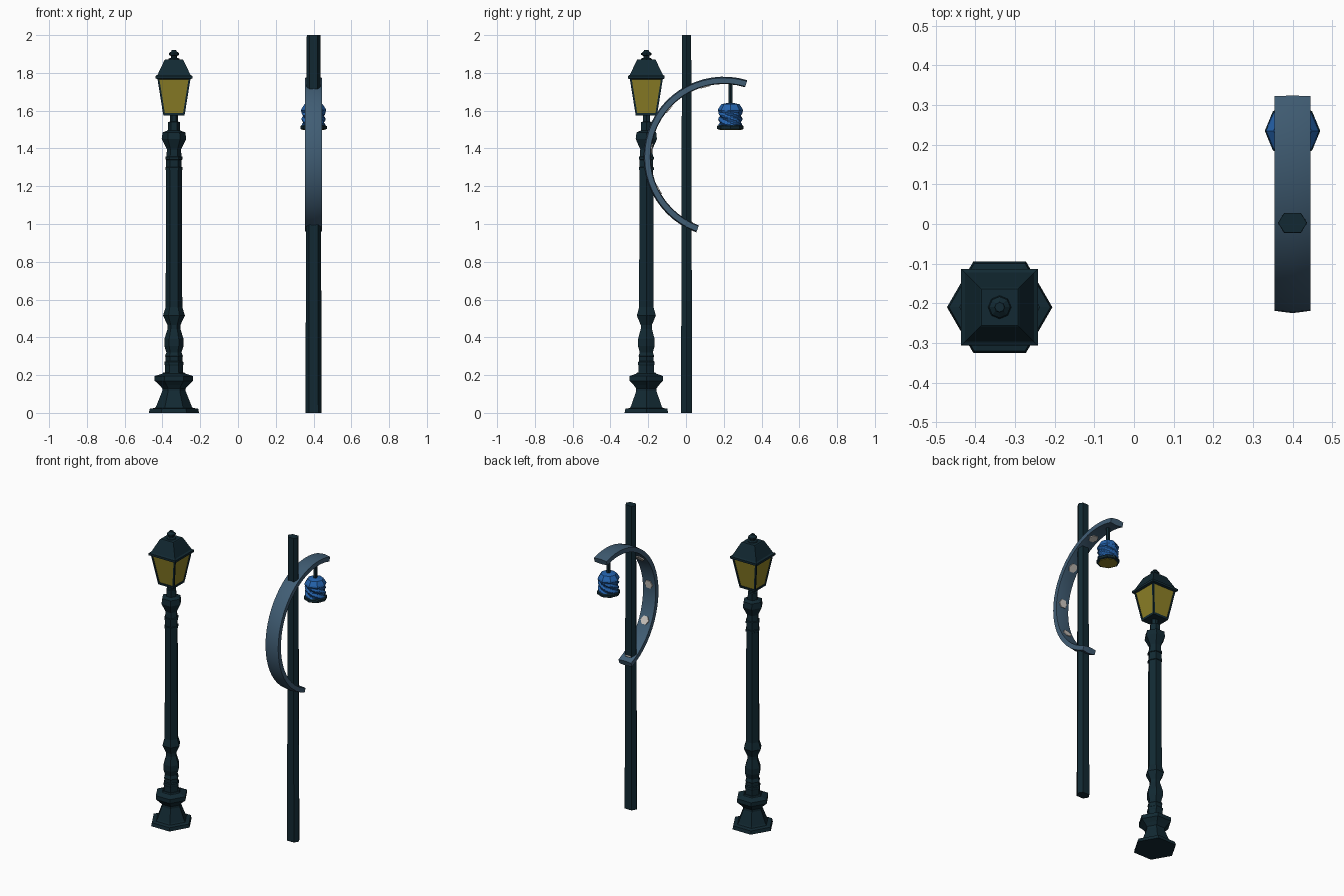
import bpy, bmesh, math
from math import sin, cos, pi, radians

if "Cube" in bpy.data.objects:
    bpy.data.objects.remove(bpy.data.objects["Cube"])


def mat(name, rgb):
    m = bpy.data.materials.new(name)
    m.diffuse_color = (*rgb, 1)
    m.use_nodes = True
    m.node_tree.nodes["Principled BSDF"].inputs["Base Color"].default_value = m.diffuse_color
    return m


DARK = mat("dark_teal_iron", (0.006, 0.022, 0.032))
STEEL = mat("steel_blue", (0.052, 0.11, 0.175))
BLUE = mat("lantern_blue", (0.018, 0.125, 0.42))
GLASS = mat("amber_glass", (0.27, 0.22, 0.02))
PALE = mat("pale_light", (0.62, 0.58, 0.54))


def skin(name, rings, material, closed=False):
    """Join rings of points with quads and cap the ends."""
    bm = bmesh.new()
    vs = [[bm.verts.new(p) for p in ring] for ring in rings]
    n = len(vs[0])
    for a, b in zip(vs, vs[1:]):
        for i in range(n):
            j = (i + 1) % n
            bm.faces.new((a[i], a[j], b[j], b[i]))
    bm.faces.new(vs[0][::-1])
    bm.faces.new(vs[-1])
    bmesh.ops.recalc_face_normals(bm, faces=bm.faces)
    me = bpy.data.meshes.new(name)
    bm.to_mesh(me)
    bm.free()
    me.materials.append(material)
    ob = bpy.data.objects.new(name, me)
    bpy.context.collection.objects.link(ob)
    return ob


def lathe(name, profile, centre, material, sides=6, turn=0.0):
    """Turned part from (radius, height) pairs."""
    cx, cy = centre
    return skin(name, [[(cx + r * cos(turn + 2 * pi * i / sides),
                         cy + r * sin(turn + 2 * pi * i / sides), z)
                        for i in range(sides)] for r, z in profile], material)


def square(name, profile, centre, material):
    """Square part from (half width, height) pairs."""
    return lathe(name, [(h * math.sqrt(2), z) for h, z in profile],
                 centre, material, 4, pi / 4)


# ---------- Classic street lamp ----------
A = (-0.339, -0.21)
lathe("classic_base", [(.133, 0), (.128, .022), (.1, .026), (.094, .035), (.062, .115),
                       (.062, .13), (.078, .148), (.102, .17), (.102, .195),
                       (.06, .208), (.055, .215)], A, DARK)
lathe("classic_column", [(.047, .205), (.047, .25), (.05, .255), (.05, .27), (.044, .275),
                         (.044, .295), (.048, .3), (.04, .32), (.051, .355), (.051, .39),
                         (.034, .445), (.034, .465), (.058, .515), (.044, .56),
                         (.042, 1.285), (.046, 1.287), (.046, 1.3), (.041, 1.302),
                         (.041, 1.34), (.046, 1.342), (.046, 1.355), (.04, 1.358),
                         (.037, 1.395), (.065, 1.45), (.06, 1.485), (.033, 1.495),
                         (.032, 1.54), (.021, 1.542), (.021, 1.58)], A, DARK)

# Glass box with iron frame
Z0, Z1, H0, H1 = 1.585, 1.772, .053, .083
square("lantern_floor", [(.056, 1.574), (.058, 1.588)], A, DARK)
square("lantern_glass", [(H0, Z0), (H1, Z1)], A, GLASS)
for sx in (-1, 1):
    for sy in (-1, 1):
        t = .005
        skin("lantern_corner_bar",
             [[(A[0] + sx * h + dx, A[1] + sy * h + dy, z)
               for dx, dy in ((-t, -t), (t, -t), (t, t), (-t, t))]
              for h, z in ((H0, Z0), (H1, Z1))], DARK)
square("lantern_roof", [(.084, 1.766), (.097, 1.77), (.097, 1.784), (.087, 1.79),
                        (.05, 1.868), (.046, 1.872)], A, DARK)
lathe("roof_finial", [(.03, 1.87), (.028, 1.876), (.016, 1.88), (.016, 1.89), (.027, 1.895),
                      (.027, 1.904), (.014, 1.914), (.012, 1.92)], A, DARK, 8)

# ---------- Curved-arm lamp ----------
PX = 0.4
hexagon = [(1, 0), (.58, .68), (-.58, .68), (-1, 0), (-.58, -.68), (.58, -.68)]
skin("straight_post", [[(PX + r * x, .003 + r * y, z) for x, y in hexagon]
                       for r, z in ((.043, 0), (.036, 2))], DARK)

# Arched band, a slightly crowned strip swept round a circle
CY, CZ = .2, 1.355
section = [(-.046, .39), (-.046, .419), (0, .425), (.046, .419), (.046, .39), (0, .386)]
arch = skin("arched_arm", [[(PX + x, CY + r * cos(a), CZ + r * sin(a)) for x, r in section]
                           for a in (radians(73 + 177 * k / 28) for k in range(29))], STEEL)
bpy.context.view_layer.objects.active = arch
arch.select_set(True)
bpy.ops.object.shade_smooth_by_angle(angle=radians(25))

# Pale lights on the inside of the arch
for k in range(5):
    a = radians(105 + 34 * k)
    rings = []
    for r in (.389, .381):
        ring = []
        for i in range(6):
            u, v = .029 * cos(i * pi / 3), .029 * sin(i * pi / 3)
            ring.append((PX + u, CY + r * cos(a) - v * sin(a), CZ + r * sin(a) + v * cos(a)))
        rings.append(ring)
    skin("arch_light", rings, PALE)

# Hanging lantern with spiral fluted shade
B = (PX, .235)
lathe("hanging_rod", [(.012, 1.62), (.012, 1.76)], B, DARK, 6)
lathe("shade_cap", [(.062, 1.59), (.067, 1.6), (.064, 1.61), (.048, 1.634), (.02, 1.64)],
      B, BLUE, 8)
rings = []
for k in range(13):
    z = 1.52 + .08 * k / 12
    ring = []
    for i in range(24):
        a = 2 * pi * i / 24
        r = .059 + .006 * cos(4 * (a + z / .022))
        ring.append((B[0] + r * cos(a), B[1] + r * sin(a), z))
    rings.append(ring)
skin("spiral_shade", rings, BLUE)
lathe("shade_rim", [(.062, 1.5), (.07, 1.503), (.07, 1.518), (.062, 1.524)], B, DARK, 8)
lathe("shade_glow", [(.058, 1.497), (.058, 1.502)], B, GLASS, 8)
